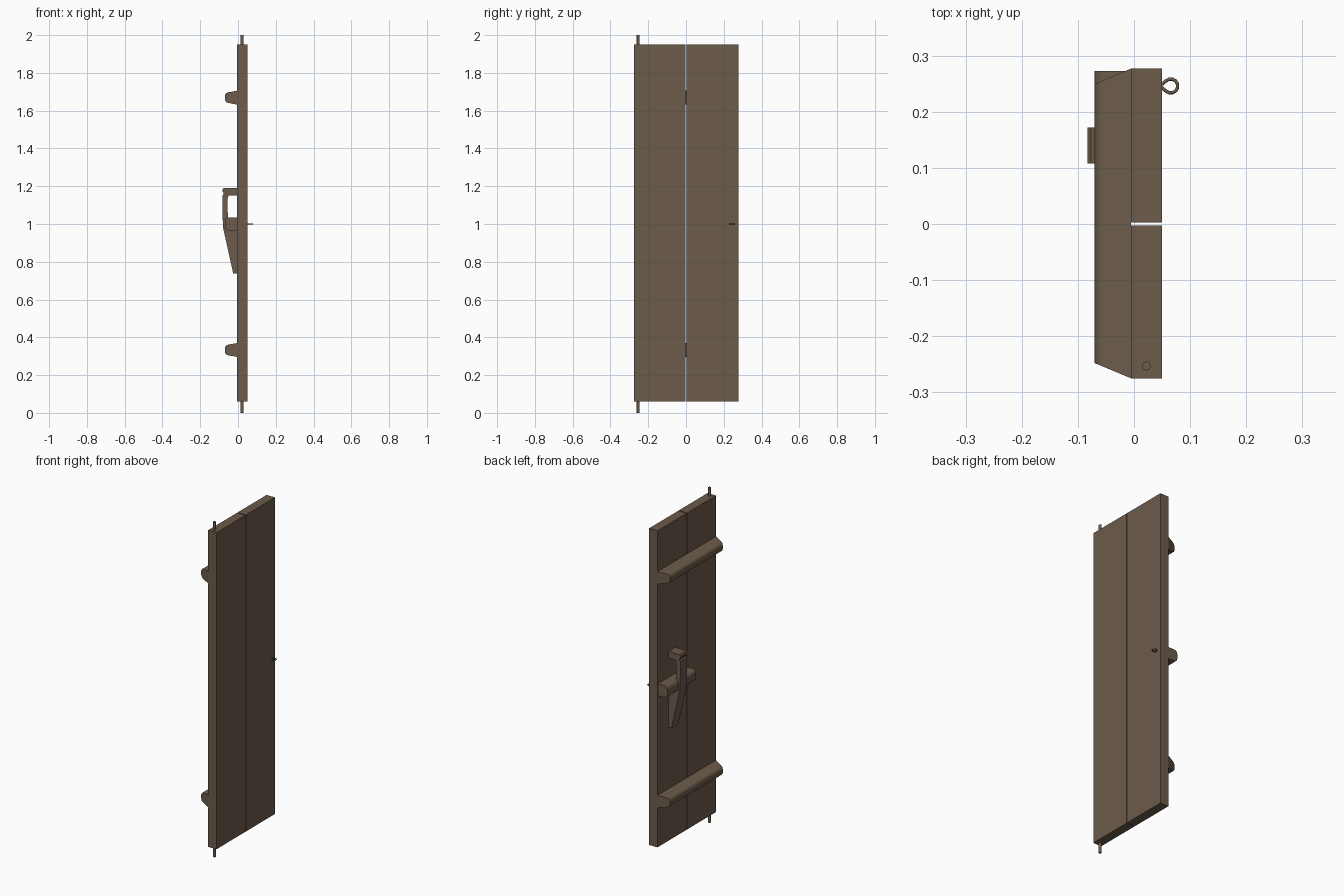
import bpy, bmesh, math

if "Cube" in bpy.data.objects:
    bpy.data.objects.remove(bpy.data.objects["Cube"])

wood = bpy.data.materials.new("weathered wood")
wood.diffuse_color = (0.15, 0.106, 0.07, 1)
wood.use_nodes = True
wood.node_tree.nodes["Principled BSDF"].inputs["Base Color"].default_value = wood.diffuse_color


def finish(name, bm, smooth=None):
    bmesh.ops.recalc_face_normals(bm, faces=bm.faces)
    me = bpy.data.meshes.new(name)
    bm.to_mesh(me)
    bm.free()
    me.materials.append(wood)
    ob = bpy.data.objects.new(name, me)
    bpy.context.collection.objects.link(ob)
    if smooth:
        bpy.ops.object.select_all(action='DESELECT')
        ob.select_set(True)
        bpy.context.view_layer.objects.active = ob
        bpy.ops.object.shade_smooth_by_angle(angle=math.radians(smooth))
    return ob


def prism(name, profile, smooth=None):
    """Extrude along y; each profile point is (x, z, y_low, y_high)."""
    bm = bmesh.new()
    ends = [[bm.verts.new((p[0], p[k], p[1])) for p in profile] for k in (2, 3)]
    n = len(profile)
    for ring in ends:
        bm.faces.new(ring)
    for i in range(n):
        j = (i + 1) % n
        bm.faces.new((ends[0][i], ends[0][j], ends[1][j], ends[1][i]))
    return finish(name, bm, smooth)


X0, X1 = -0.005, 0.05

# two door planks with a narrow gap
for name, y0, y1 in (("left_plank", -0.275, -0.003), ("right_plank", 0.003, 0.277)):
    prism(name, [(x, z, y0, y1) for x, z in
                 ((X0, 0.06), (X1, 0.06), (X1, 1.95), (X0, 1.95))])

# hinge pins, top and bottom
for name, z0, z1 in (("lower_pin", 0.0, 0.08), ("upper_pin", 1.93, 2.0)):
    bm = bmesh.new()
    bmesh.ops.create_cone(bm, cap_ends=True, segments=16, radius1=0.008,
                          radius2=0.008, depth=z1 - z0)
    bmesh.ops.translate(bm, verts=bm.verts, vec=(0.022, -0.253, (z0 + z1) / 2))
    finish(name, bm, 40)

# battens: rounded section, ends sloping inwards away from the door
half = [(X0, 0.037), (-0.052, 0.028), (-0.061, 0.025), (-0.067, 0.018), (-0.07, 0.008)]
section = half + [(x, -h) for x, h in reversed(half)]
for name, z in (("lower_batten", 0.333), ("upper_batten", 1.669)):
    prof = []
    for x, h in section:
        inset = 0.027 * (X0 - x) / 0.065
        prof.append((x, z + h, -0.275 + inset, 0.277 - inset))
    prism(name, prof, 35)

# short latch bar
half = [(X0, 0.035), (-0.05, 0.035), (-0.06, 0.032), (-0.067, 0.025), (-0.07, 0.014)]
section = half + [(x, -h) for x, h in reversed(half)]
prism("latch_bar", [(x, 1.0 + h, 0.004, 0.273) for x, h in section], 35)

# handle: hooked top, upright grip and tapering foot
outline = [(X0, 1.19), (-0.077, 1.19), (-0.083, 1.183), (-0.083, 1.172), (-0.076, 1.163),
           (-0.076, 1.158), (-0.083, 1.15), (-0.083, 1.07), (-0.079, 0.98),
           (-0.025, 0.737), (X0, 0.737), (X0, 1.02), (-0.052, 1.03), (-0.055, 1.07),
           (-0.055, 1.135), (-0.05, 1.15), (X0, 1.15)]
prism("handle", [(x, z, 0.108, 0.172) for x, z in outline])

# wire eye on the far side
cu = bpy.data.curves.new("wire_eye", 'CURVE')
cu.dimensions = '3D'
cu.bevel_depth = 0.003
cu.bevel_resolution = 2
cu.use_fill_caps = True
pts = [(0.045, 0.257), (0.052, 0.251)]
pts = [(0.045, 0.239), (0.053, 0.244)]
loop = [math.radians(a) for a in range(-135, 136, 30)]
pts = ([(0.042, 0.246), (0.051, 0.242)] +
       [(0.0655 + 0.0125 * math.cos(a), 0.246 + 0.0125 * math.sin(a)) for a in loop] +
       [(0.051, 0.250), (0.042, 0.246)])
sp = cu.splines.new('POLY')
sp.points.add(len(pts) - 1)
for p, (x, y) in zip(sp.points, pts):
    p.co = (x, y, 1.0, 1)
cu.materials.append(wood)
eye = bpy.data.objects.new("wire_eye", cu)
bpy.context.collection.objects.link(eye)
